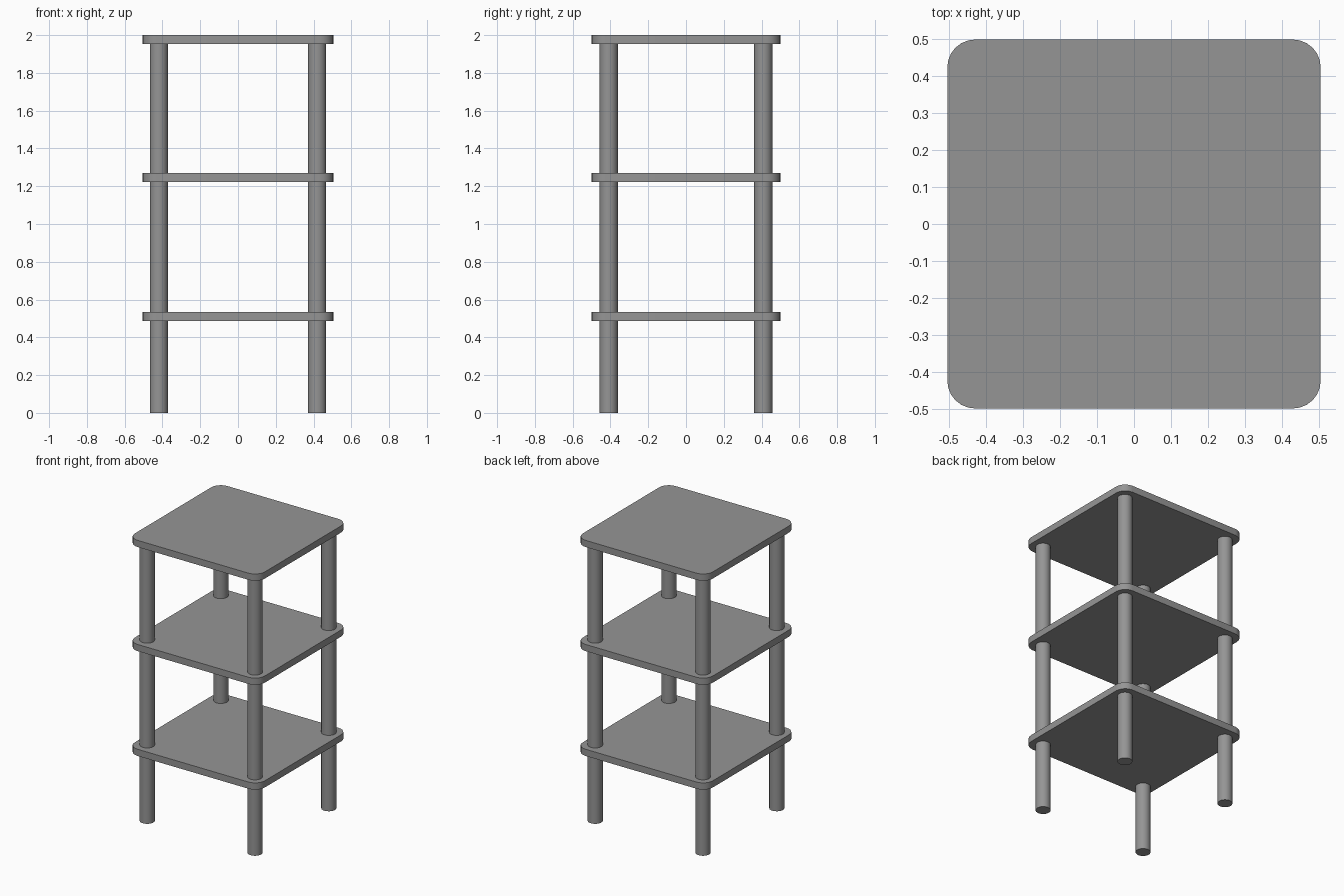
import bpy
import bmesh
from math import pi, cos, sin, radians

if "Cube" in bpy.data.objects:
    bpy.data.objects.remove(bpy.data.objects["Cube"])

grey = bpy.data.materials.new("plain grey")
grey.use_nodes = True
colour = (0.3, 0.3, 0.3, 1)
grey.diffuse_color = colour
grey.node_tree.nodes["Principled BSDF"].inputs["Base Color"].default_value = colour


def extruded(name, outline, bottom, top):
    """Solid prism raised from a flat outline, smooth around its curved sides."""
    bm = bmesh.new()
    base = bm.faces.new([bm.verts.new((x, y, bottom)) for x, y in outline])
    raised = bmesh.ops.extrude_face_region(bm, geom=[base], use_keep_orig=True)["geom"]
    bmesh.ops.translate(bm, vec=(0, 0, top - bottom),
                        verts=[v for v in raised if isinstance(v, bmesh.types.BMVert)])
    bmesh.ops.recalc_face_normals(bm, faces=bm.faces)
    mesh = bpy.data.meshes.new(name)
    bm.to_mesh(mesh)
    bm.free()
    mesh.materials.append(grey)
    obj = bpy.data.objects.new(name, mesh)
    bpy.context.collection.objects.link(obj)
    bpy.ops.object.select_all(action="DESELECT")
    obj.select_set(True)
    bpy.context.view_layer.objects.active = obj
    bpy.ops.object.shade_smooth_by_angle(angle=radians(35))


def arc(cx, cy, radius, start, sweep, steps):
    return [(cx + radius * cos(start + sweep * i / steps),
             cy + radius * sin(start + sweep * i / steps)) for i in range(steps + 1)]


# Three shelves with rounded corners
half_x, half_y, corner, thick = 0.505, 0.499, 0.075, 0.047
outline = []
for i, (sx, sy) in enumerate([(1, 1), (-1, 1), (-1, -1), (1, -1)]):
    outline += arc(sx * (half_x - corner), sy * (half_y - corner), corner, i * pi / 2, pi / 2, 6)
for name, top in (("lower_shelf", 0.533), ("middle_shelf", 1.269), ("top_shelf", 2.0)):
    extruded(name, outline, top - thick, top)

# Four round posts running from the floor up to the top shelf
for side, x in (("left", 0.419), ("right", -0.419)):
    for end, y in (("front", -0.409), ("back", 0.409)):
        circle = arc(x, y, 0.048, 0, 2 * pi, 32)[:-1]
        extruded(f"{end}_{side}_post", circle, 0, 2.0 - thick)
